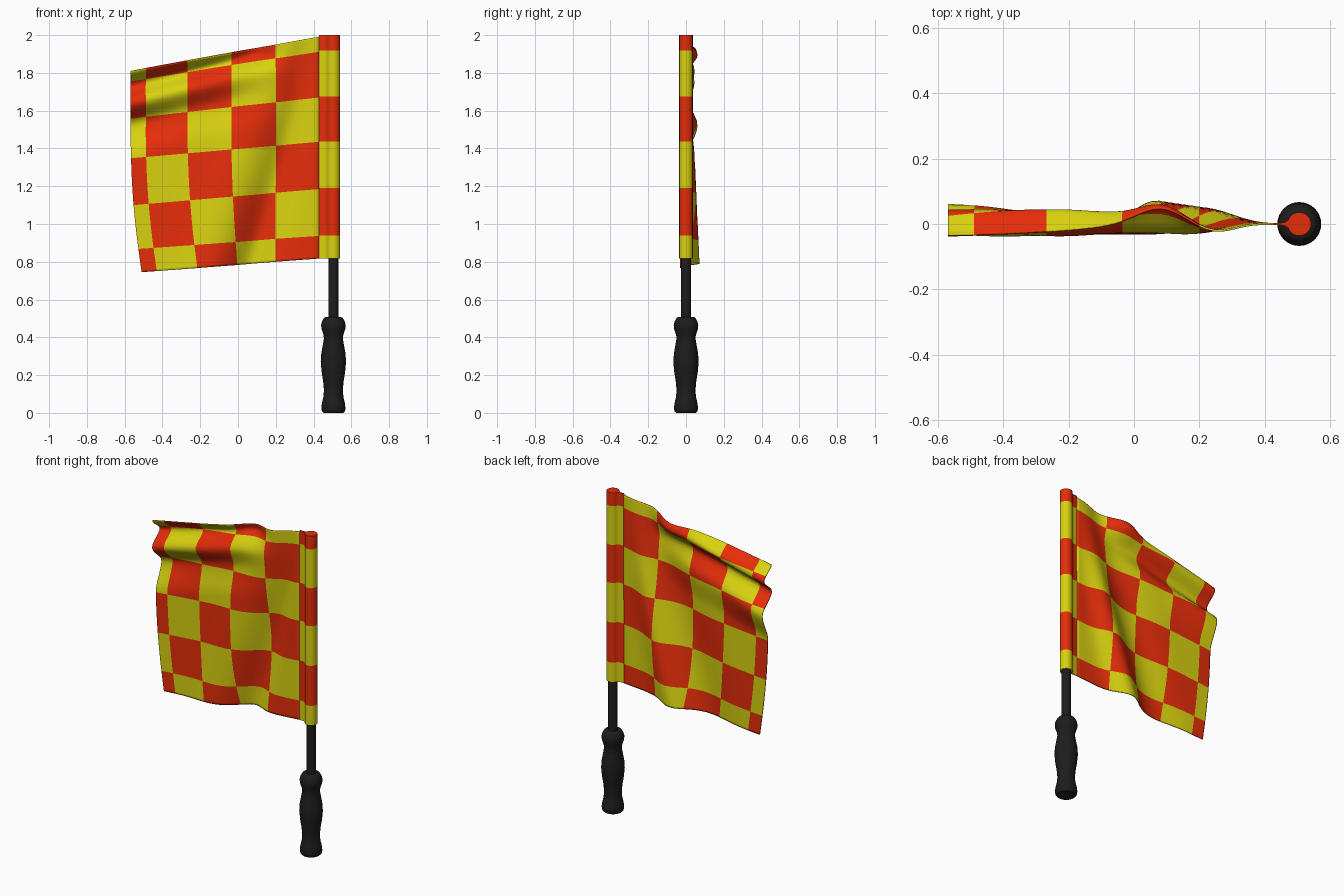
import bpy, bmesh, math

if "Cube" in bpy.data.objects:
    bpy.data.objects.remove(bpy.data.objects["Cube"])

POLE_X = 0.505


def material(name, rgb):
    m = bpy.data.materials.new(name)
    m.diffuse_color = (*rgb, 1)
    m.use_nodes = True
    m.node_tree.nodes["Principled BSDF"].inputs["Base Color"].default_value = m.diffuse_color
    return m


RED = material("red cloth", (0.78, 0.026, 0.003))
YELLOW = material("yellow cloth", (0.69, 0.64, 0.005))
BLACK = material("black rubber", (0.012, 0.012, 0.012))


def finish(bm, name, mats, angle=40):
    me = bpy.data.meshes.new(name)
    bmesh.ops.recalc_face_normals(bm, faces=bm.faces)
    bm.to_mesh(me)
    bm.free()
    ob = bpy.data.objects.new(name, me)
    bpy.context.collection.objects.link(ob)
    for m in mats:
        me.materials.append(m)
    bpy.ops.object.select_all(action='DESELECT')
    ob.select_set(True)
    bpy.context.view_layer.objects.active = ob
    bpy.ops.object.shade_smooth_by_angle(angle=math.radians(angle))
    return ob


def loft(bm, rings):
    """Skin a stack of closed rings, cap both ends, return faces per band."""
    loops = [[bm.verts.new(p) for p in r] for r in rings]
    bands = []
    for a, b in zip(loops, loops[1:]):
        n = len(a)
        bands.append([bm.faces.new((a[i], a[(i + 1) % n], b[(i + 1) % n], b[i]))
                      for i in range(n)])
    bands[0].append(bm.faces.new(loops[0][::-1]))
    bands[-1].append(bm.faces.new(loops[-1]))
    return bands


def lathe(name, profile, sides=32):
    bm = bmesh.new()
    loft(bm, [[(POLE_X + r * math.cos(2 * math.pi * i / sides),
                r * math.sin(2 * math.pi * i / sides), z) for i in range(sides)]
              for r, z in profile])
    return finish(bm, name, [BLACK])


def smooth(t):
    t = max(0.0, min(1.0, t))
    return t * t * (3 - 2 * t)


# Grip with finger swells, and the pole
lathe("grip", [(0.052, 0), (0.061, 0.008), (0.064, 0.025), (0.061, 0.05), (0.053, 0.085),
               (0.050, 0.12), (0.054, 0.165), (0.062, 0.215), (0.067, 0.27),
               (0.064, 0.315), (0.055, 0.365), (0.050, 0.395), (0.053, 0.415),
               (0.063, 0.445), (0.065, 0.465), (0.060, 0.485), (0.050, 0.502),
               (0.043, 0.507)])
lathe("pole", [(0.027, 0.49), (0.027, 1.97)], 24)

# Cloth sleeve wrapped round the pole, banded in alternating colours
section = [(0.428, -0.003), (0.458, -0.004)]
for i in range(25):
    a = math.radians(-162 + 13.5 * i)
    section.append((POLE_X + 0.036 * math.cos(a), 0.036 * math.sin(a)))
section += [(0.458, 0.004), (0.428, 0.003)]
bm = bmesh.new()
bands = loft(bm, [[(x, y, z) for x, y in section]
                  for z in (0.817, 0.94, 1.19, 1.438, 1.675, 1.918, 2.0)])
for row, faces in enumerate(bands):
    for f in faces:
        f.material_index = (row + 1) % 2
finish(bm, "sleeve", [RED, YELLOW])

# Chequered cloth: grid lines of the squares
COL_BOTTOM = (0.43, 0.20, -0.005, -0.215, -0.43, -0.51)
COL_TOP = (0.43, 0.20, -0.035, -0.267, -0.488, -0.568)
ROW_RIGHT = (0.817, 0.937, 1.185, 1.435, 1.67, 1.912, 1.992)
ROW_LEFT = (0.745, 0.868, 1.10, 1.348, 1.56, 1.757, 1.81)
SUB = 10


def along(table, i):
    k = min(i // SUB, len(table) - 2)
    t = i / SUB - k
    return table[k] * (1 - t) + table[k + 1] * t


def ripple(q, x):
    """Creases below the top edge, eased between crest depths."""
    low_crest = 0.058 - 0.035 * smooth((x + 0.57) / 0.4)
    keys = [(1.48, 0.0), (1.66, low_crest), (1.777, -0.035), (1.867, 0.042), (1.947, -0.033)]
    if q <= keys[0][0]:
        return 0.0
    for (q0, y0), (q1, y1) in zip(keys, keys[1:]):
        if q <= q1:
            return y0 + (y1 - y0) * smooth((q - q0) / (q1 - q0))
    return keys[-1][1]


def folds(x, z):
    """Depth of the cloth: a slanting fold, side creases and a wave on the top edge."""
    h = z - 0.8
    d = x - (0.07 + 0.28 * h + 0.05 * h * h)
    slant = ((0.07 - 0.045 * h) * math.exp(-(d / 0.10) ** 2)
             - 0.029 * math.exp(-((d + 0.23) / 0.14) ** 2))
    q = z - 0.24 * x
    env = smooth((0.30 - x) / 0.55)
    cover = env * smooth((q - 1.48) / 0.15)
    top = 0.055 * math.exp(-((x - 0.09) / 0.11) ** 2) * smooth((z - 1.78) / 0.13)
    return (slant * (1 - 0.8 * cover) + env * ripple(q, x) + top) * smooth((0.43 - x) / 0.2)


bm = bmesh.new()
nu, nv = 5 * SUB, 6 * SUB
grid = []
for j in range(nv + 1):
    line = []
    for i in range(nu + 1):
        xt, xb = along(COL_TOP, i), along(COL_BOTTOM, i)
        s = (0.43 - xt) / 0.998
        zr, zl = along(ROW_RIGHT, j), along(ROW_LEFT, j)
        z = zr + (zl - zr) * s
        t = 1 - (1 - min(1, (zr - 0.817) / 0.75)) ** 2
        x = xb + (xt - xb) * t
        line.append(bm.verts.new((x, folds(x, z), z)))
    grid.append(line)
for j in range(nv):
    for i in range(nu):
        f = bm.faces.new((grid[j][i], grid[j][i + 1], grid[j + 1][i + 1], grid[j + 1][i]))
        f.material_index = (i // SUB + j // SUB) % 2
cloth = finish(bm, "flag_cloth", [RED, YELLOW], 60)
mod = cloth.modifiers.new("thickness", 'SOLIDIFY')
mod.thickness = 0.006
mod.offset = 0
